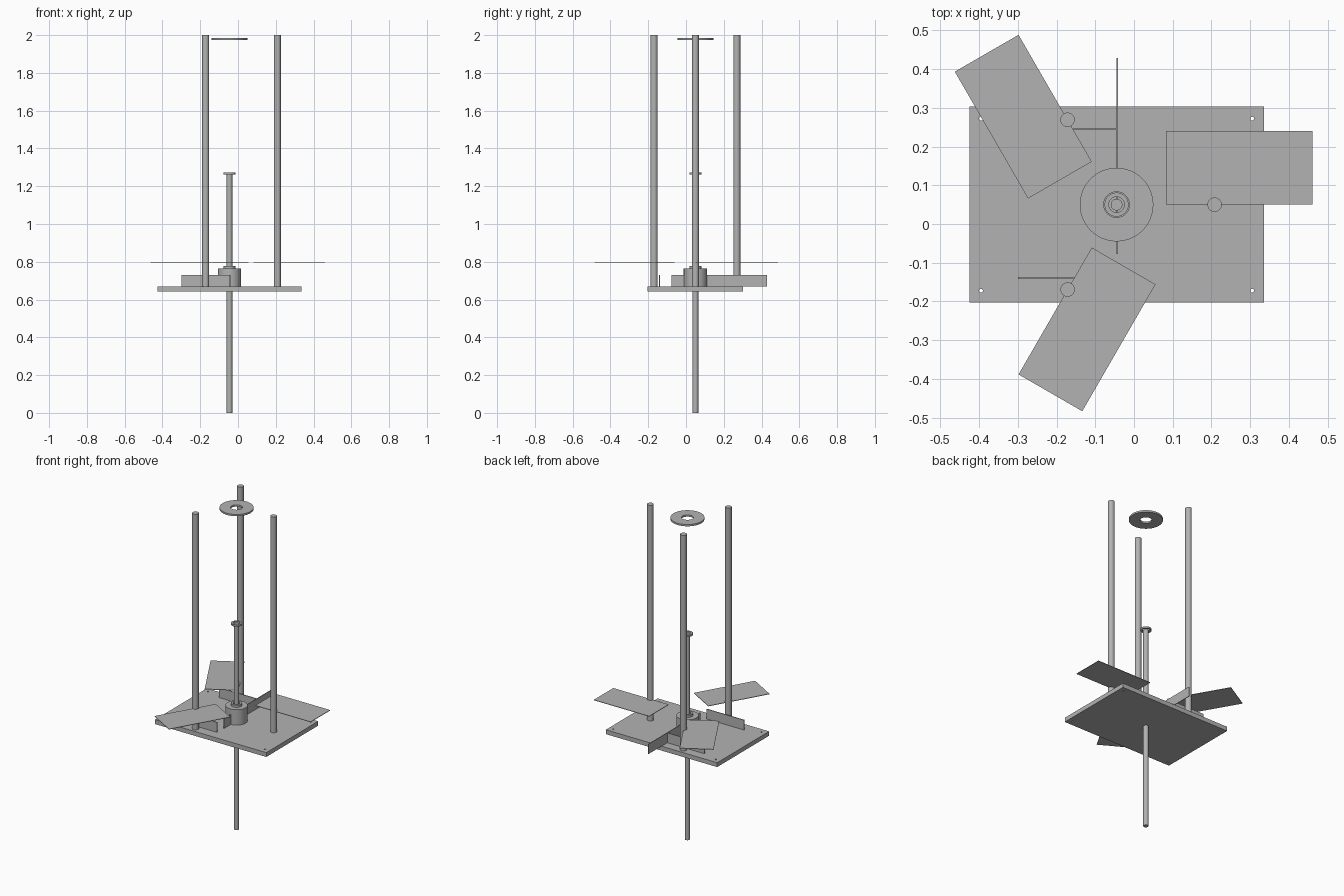
import bpy, bmesh, math
from mathutils import Matrix, Vector

if "Cube" in bpy.data.objects:
    bpy.data.objects.remove(bpy.data.objects["Cube"], do_unlink=True)

grey = bpy.data.materials.new("plain_grey")
grey.use_nodes = True
grey.diffuse_color = (0.45, 0.45, 0.45, 1)
grey.node_tree.nodes["Principled BSDF"].inputs["Base Color"].default_value = grey.diffuse_color

AXIS = Vector((-0.045, 0.05, 0))   # centre line of the shaft
FLOOR = 0.67                       # top of the base plate


def finish(name, bm, smooth=False):
    bmesh.ops.recalc_face_normals(bm, faces=bm.faces)
    mesh = bpy.data.meshes.new(name)
    bm.to_mesh(mesh)
    bm.free()
    mesh.materials.append(grey)
    obj = bpy.data.objects.new(name, mesh)
    bpy.context.collection.objects.link(obj)
    if smooth:
        bpy.ops.object.select_all(action='DESELECT')
        obj.select_set(True)
        bpy.context.view_layer.objects.active = obj
        bpy.ops.object.shade_smooth_by_angle(angle=math.radians(30))
    return obj


def box(name, x, y, z):
    bm = bmesh.new()
    bmesh.ops.create_cube(bm, size=1)
    for v in bm.verts:
        v.co = Vector([(r[0] + r[1]) / 2 + c * (r[1] - r[0]) for r, c in zip((x, y, z), v.co)])
    return finish(name, bm)


def rod(name, centre, radius, z0, z1, sides=32):
    bm = bmesh.new()
    place = Matrix.Translation((centre.x, centre.y, (z0 + z1) / 2))
    bmesh.ops.create_cone(bm, cap_ends=True, segments=sides, radius1=radius,
                          radius2=radius, depth=z1 - z0, matrix=place)
    return finish(name, bm, True)


def tube(name, inner, outer, z0, z1, sides=48):
    """Ring around the shaft axis, made by spinning a rectangular section."""
    bm = bmesh.new()
    section = [(inner, z0), (outer, z0), (outer, z1), (inner, z1)]
    verts = [bm.verts.new(AXIS + Vector((r, 0, z))) for r, z in section]
    edges = [bm.edges.new((verts[i], verts[(i + 1) % 4])) for i in range(4)]
    bmesh.ops.spin(bm, geom=verts + edges, cent=AXIS, axis=(0, 0, 1),
                   angle=math.tau, steps=sides)
    bmesh.ops.remove_doubles(bm, verts=bm.verts, dist=1e-5)
    return finish(name, bm, True)


# Base plate with a mounting hole in each corner
plate = box("base_plate", (-0.425, 0.335), (-0.203, 0.303), (0.643, FLOOR))
for sx in (-1, 1):
    for sy in (-1, 1):
        spot = AXIS + Vector((0.35 * sx, 0.222 * sy, 0))
        cutter = rod("hole_cutter", spot, 0.005, 0.6, 0.7, 16)
        cutter.hide_render = True
        cutter.hide_set(True)
        cut = plate.modifiers.new("corner_hole", 'BOOLEAN')
        cut.object = cutter
        cut.solver = 'EXACT'
bpy.context.view_layer.update()
holed = bpy.data.meshes.new_from_object(plate.evaluated_get(bpy.context.evaluated_depsgraph_get()))
plate.modifiers.clear()
plate.data = holed
for obj in [o for o in bpy.data.objects if o.name.startswith("hole_cutter")]:
    bpy.data.objects.remove(obj, do_unlink=True)

# Central shaft, hub, bearings and the loose ring at the top
rod("shaft", AXIS, 0.015, 0, 1.265)
tube("hub", 0.02, 0.062, FLOOR, 0.765)
tube("lower_bearing", 0.02, 0.031, 0.765, 0.778)
tube("upper_bearing", 0.02, 0.031, 1.262, 1.272)
tube("top_ring", 0.033, 0.095, 1.974, 1.985)

# Three posts and three flat blades, spaced evenly around the shaft
for i in range(3):
    turn = Matrix.Rotation(math.tau * i / 3, 4, 'Z')
    rod(f"post_{i + 1}", AXIS + turn @ Vector((0.253, 0, 0)), 0.0185, FLOOR, 2)
    blade = box(f"blade_{i + 1}", (0.128, 0.506), (0, 0.19), (0.794, 0.797))
    blade.data.transform(Matrix.Translation(AXIS) @ turn)

# Thin upright walls standing on the plate
WALL = (FLOOR, 0.731)
box("long_wall", (-0.045, -0.041), (-0.078, 0.428), WALL)
box("front_wall", (-0.3, -0.045), (-0.142, -0.137), WALL)
box("back_wall", (-0.3, -0.045), (0.242, 0.247), WALL)
